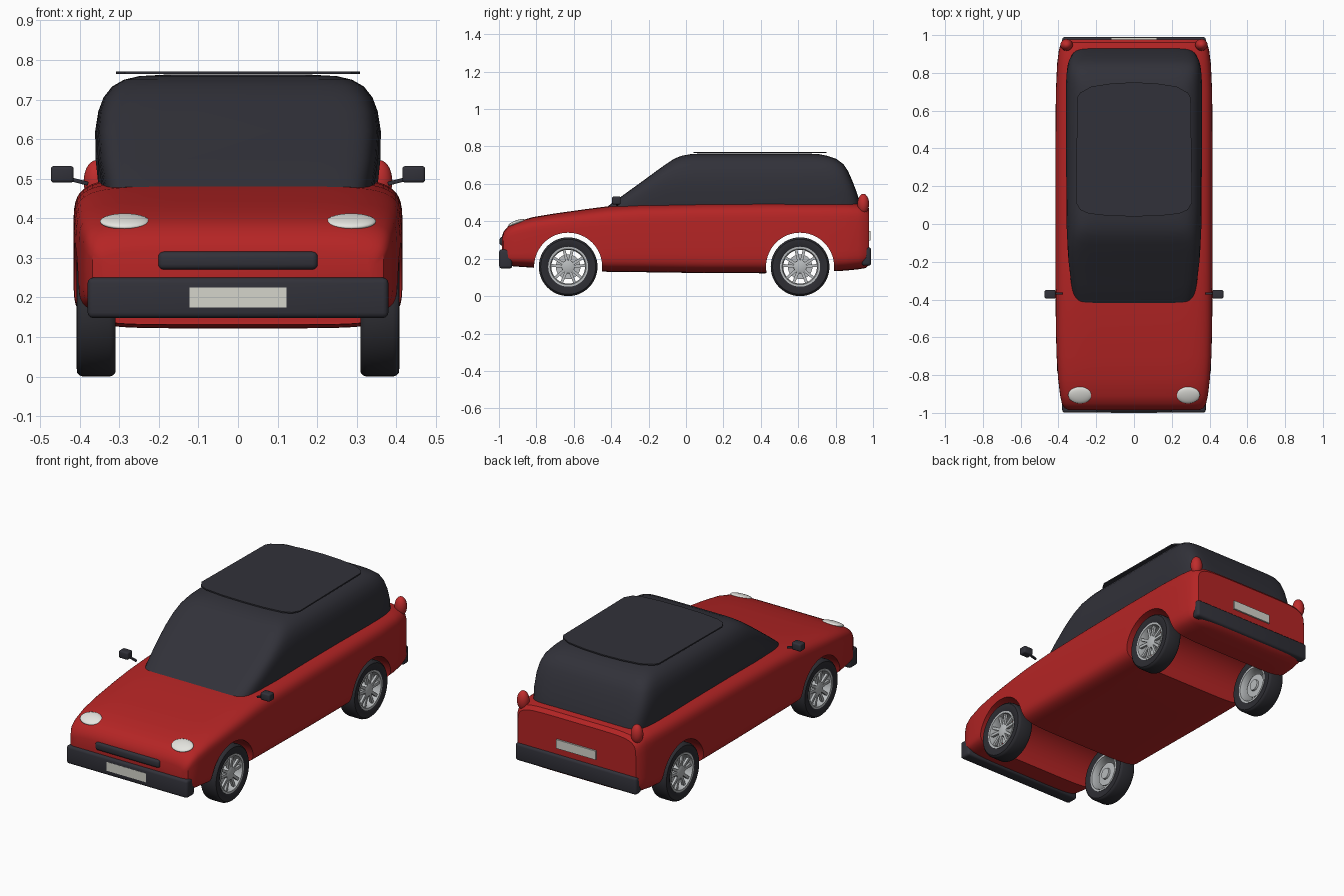
import bpy, bmesh, math
from mathutils import Matrix, Vector

if "Cube" in bpy.data.objects:
    bpy.data.objects.remove(bpy.data.objects["Cube"])


def mat(name, rgb):
    m = bpy.data.materials.new(name)
    m.diffuse_color = (*rgb, 1)
    m.use_nodes = True
    m.node_tree.nodes["Principled BSDF"].inputs["Base Color"].default_value = m.diffuse_color
    return m


RED = mat("body red", (0.46, 0.018, 0.018))
LAMP = mat("lamp red", (0.52, 0.025, 0.025))
DARK = mat("dark trim", (0.031, 0.031, 0.041))
TYRE = mat("tyre rubber", (0.026, 0.026, 0.032))
SILVER = mat("wheel silver", (0.48, 0.50, 0.51))
LENS = mat("headlight lens", (0.78, 0.78, 0.74))
PLATE = mat("plate white", (0.66, 0.66, 0.60))


def finish(name, bm, material, angle=35):
    bmesh.ops.recalc_face_normals(bm, faces=bm.faces)
    me = bpy.data.meshes.new(name)
    bm.to_mesh(me)
    bm.free()
    me.materials.append(material)
    ob = bpy.data.objects.new(name, me)
    bpy.context.collection.objects.link(ob)
    smooth(ob, angle)
    return ob


def smooth(ob, angle):
    bpy.ops.object.select_all(action='DESELECT')
    ob.select_set(True)
    bpy.context.view_layer.objects.active = ob
    bpy.ops.object.shade_smooth_by_angle(angle=math.radians(angle))


def loft(name, rings, material, caps=True, closed=False, angle=35):
    bm = bmesh.new()
    vs = [[bm.verts.new(p) for p in ring] for ring in rings]
    n = len(vs[0])
    pairs = list(zip(vs, vs[1:])) + ([(vs[-1], vs[0])] if closed else [])
    for a, b in pairs:
        for i in range(n):
            j = (i + 1) % n
            bm.faces.new((a[i], a[j], b[j], b[i]))
    if caps and not closed:
        bm.faces.new(vs[0])
        bm.faces.new(vs[-1])
    return finish(name, bm, material, angle)


def superellipse(hx, hy, e, n=56):
    pts = []
    for i in range(n):
        t = 2 * math.pi * (i + 0.5) / n
        c, s = math.cos(t), math.sin(t)
        pts.append((math.copysign(abs(c) ** (2 / e), c) * hx,
                    math.copysign(abs(s) ** (2 / e), s) * hy))
    return pts


def box(name, centre, size, material, bevel=0.0, rot=None):
    bm = bmesh.new()
    bmesh.ops.create_cube(bm, size=1)
    bmesh.ops.scale(bm, vec=size, verts=bm.verts)
    if bevel:
        bmesh.ops.bevel(bm, geom=bm.edges[:], offset=bevel, segments=3,
                        profile=0.5, affect='EDGES')
    if rot:
        bmesh.ops.transform(bm, matrix=rot, verts=bm.verts)
    bmesh.ops.translate(bm, vec=centre, verts=bm.verts)
    return finish(name, bm, material)


def ellipsoid(name, centre, radii, material, tilt=0):
    bm = bmesh.new()
    bmesh.ops.create_uvsphere(bm, u_segments=24, v_segments=14, radius=1)
    bmesh.ops.scale(bm, vec=radii, verts=bm.verts)
    bmesh.ops.transform(bm, matrix=Matrix.Rotation(math.radians(tilt), 4, 'X'), verts=bm.verts)
    bmesh.ops.translate(bm, vec=centre, verts=bm.verts)
    return finish(name, bm, material, 60)


def lathe(name, profile, side, y, z, material, closed=True, n=48):
    rings = [[(side * x, y + r * math.cos(2 * math.pi * i / n),
               z + r * math.sin(2 * math.pi * i / n)) for i in range(n)] for x, r in profile]
    return loft(name, rings, material, closed=closed)


# Body shell: y, bottom, top, half width
sections = [(-0.985, 0.20, 0.315, 0.345), (-0.975, 0.175, 0.345, 0.368),
            (-0.95, 0.162, 0.375, 0.382), (-0.91, 0.158, 0.396, 0.391),
            (-0.82, 0.152, 0.422, 0.402), (-0.70, 0.142, 0.442, 0.410),
            (-0.55, 0.134, 0.463, 0.414), (-0.42, 0.130, 0.480, 0.415),
            (-0.25, 0.128, 0.492, 0.416), (0.10, 0.123, 0.500, 0.416),
            (0.42, 0.122, 0.503, 0.416), (0.70, 0.128, 0.503, 0.414),
            (0.85, 0.136, 0.502, 0.407), (0.92, 0.143, 0.499, 0.398),
            (0.96, 0.150, 0.490, 0.386), (0.978, 0.165, 0.470, 0.370)]
rings = [[(px, y, (lo + hi) / 2 + pz) for px, pz in superellipse(hx, (hi - lo) / 2, 6.5)]
         for y, lo, hi, hx in sections]
body = loft("body_shell", rings, RED)

# Wheel arches cut through the body
WHEEL_Y, WHEEL_Z = (-0.63, 0.61), 0.157
for y in WHEEL_Y:
    cutter = lathe("arch_cutter", [(-0.6, 0.182), (0.6, 0.182)], 1, y, WHEEL_Z, RED,
                   closed=False, n=64)
    cutter.hide_render = True
    cutter.hide_set(True)
    mod = body.modifiers.new("arch", 'BOOLEAN')
    mod.operation, mod.solver, mod.object = 'DIFFERENCE', 'EXACT', cutter
    bpy.context.view_layer.objects.active = body
    bpy.ops.object.modifier_apply(modifier=mod.name)
    bpy.data.objects.remove(cutter)
smooth(body, 35)

# Cabin: z, front y, rear y, half width
layers = [(0.455, -0.445, 0.938, 0.350), (0.485, -0.412, 0.932, 0.353),
          (0.55, -0.322, 0.915, 0.360), (0.62, -0.225, 0.888, 0.361),
          (0.67, -0.157, 0.866, 0.353), (0.705, -0.108, 0.842, 0.340),
          (0.733, -0.066, 0.805, 0.318), (0.750, -0.025, 0.755, 0.288),
          (0.759, 0.025, 0.71, 0.25), (0.763, 0.09, 0.64, 0.18)]
rings = []
for z, y0, y1, hx in layers:
    ring = []
    for px, py in superellipse(hx, (y1 - y0) / 2, 11):
        y = (y0 + y1) / 2 + py
        taper = 1 - 0.05 * max(0, min(1, (0.1 - y) / 0.5))
        ring.append((px * taper, y, z))
    rings.append(ring)
loft("cabin", rings, DARK)

# Thin roof panel
half = [(0.0, 0.04), (0.13, 0.043), (0.24, 0.055), (0.285, 0.075), (0.308, 0.115),
        (0.300, 0.67), (0.285, 0.695), (0.225, 0.728), (0.12, 0.744), (0.0, 0.750)]
outline = half + [(-x, y) for x, y in half[-2:0:-1]]
loft("roof_panel", [[(x, y, z) for x, y in outline] for z in (0.764, 0.771)], DARK)

# Bumpers, grille and number plates
box("front_bumper", (0, -0.964, 0.199), (0.76, 0.070, 0.102), DARK, 0.014)
box("rear_bumper", (0, 0.965, 0.212), (0.76, 0.050, 0.098), DARK, 0.014)
box("grille", (0, -0.975, 0.293), (0.404, 0.044, 0.046), DARK, 0.014)
box("front_plate", (0, -0.998, 0.200), (0.246, 0.004, 0.050), PLATE)
box("rear_plate", (0, 0.982, 0.322), (0.246, 0.010, 0.050), PLATE)

for s, tag in ((1, "right"), (-1, "left")):
    # Lamps
    ellipsoid(f"headlight_{tag}", (s * 0.286, -0.906, 0.392), (0.063, 0.047, 0.013), LENS, 20)
    ellipsoid(f"tail_light_{tag}", (s * 0.357, 0.948, 0.493), (0.033, 0.031, 0.054), LAMP)
    # Door mirrors
    box(f"mirror_{tag}", (s * 0.444, -0.372, 0.511), (0.058, 0.046, 0.042), DARK, 0.008)
    box(f"mirror_arm_{tag}", (s * 0.405, -0.368, 0.494), (0.055, 0.012, 0.010), DARK,
        0.002, Matrix.Rotation(-s * 0.25, 4, 'Y'))

    # Wheels
    for y, end in zip(WHEEL_Y, ("front", "rear")):
        name = f"{end}_{tag}"
        lathe(f"tyre_{name}", [(0.316, 0.104), (0.309, 0.122), (0.310, 0.147), (0.316, 0.154),
                               (0.325, 0.157), (0.391, 0.157), (0.400, 0.154), (0.407, 0.147),
                               (0.408, 0.122), (0.400, 0.104)], s, y, WHEEL_Z, TYRE)
        lathe(f"rim_{name}", [(0.313, 0.107), (0.313, 0.096), (0.33, 0.090), (0.385, 0.090),
                              (0.403, 0.096), (0.404, 0.107)], s, y, WHEEL_Z, SILVER)
        lathe(f"hub_{name}", [(0.345, 0.030), (0.385, 0.036), (0.395, 0.034), (0.400, 0.018)],
              s, y, WHEEL_Z, SILVER, closed=False)
        lathe(f"brake_disc_{name}", [(0.325, 0.030), (0.335, 0.032), (0.337, 0.066),
                                     (0.347, 0.066)], s, y, WHEEL_Z, SILVER, closed=False)
        # Five pairs of spokes joined in one mesh
        bm = bmesh.new()
        for k in range(5):
            for off in (-0.24, 0.24):
                a = math.pi / 2 + 2 * math.pi * k / 5 + off
                m = (Matrix.Translation((s * 0.388, y, WHEEL_Z)) @ Matrix.Rotation(a, 4, 'X')
                     @ Matrix.Translation((0, 0.062, 0)) @ Matrix.Diagonal((0.014, 0.070, 0.015, 1)))
                bmesh.ops.create_cube(bm, size=1, matrix=m)
        finish(f"spokes_{name}", bm, SILVER)
